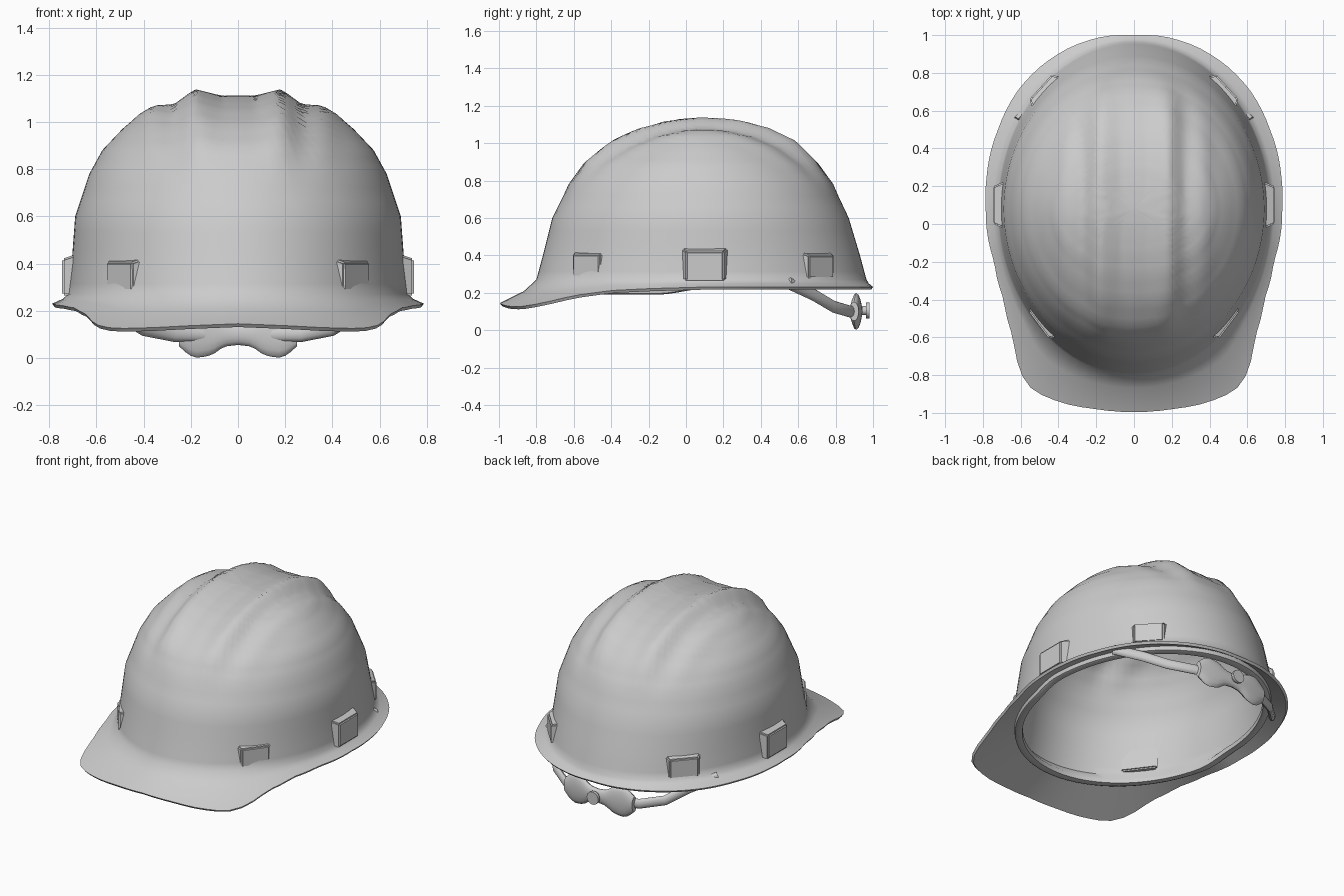
import bpy, bmesh, math
from mathutils import Vector, Matrix

cube = bpy.data.objects.get("Cube")
if cube:
    bpy.data.objects.remove(cube, do_unlink=True)

mat = bpy.data.materials.new("helmet grey")
mat.use_nodes = True
GREY = (0.6, 0.6, 0.6, 1)
mat.diffuse_color = GREY
mat.node_tree.nodes["Principled BSDF"].inputs["Base Color"].default_value = GREY

CENTRE = 0.08
SEGS = 96


def lerp(a, b, t):
    return a + (b - a) * t


def smooth(lo, hi, v):
    t = min(max((v - lo) / (hi - lo), 0), 1)
    return t * t * (3 - 2 * t)


def table(points, v):
    """Piecewise linear lookup; each point is (key, values...)."""
    for p, q in zip(points, points[1:]):
        if v <= q[0]:
            t = max((v - p[0]) / (q[0] - p[0]), 0)
            return [lerp(a, b, t) for a, b in zip(p[1:], q[1:])]
    return list(points[-1][1:])


def finish(bm, name, angle=40):
    bmesh.ops.recalc_face_normals(bm, faces=bm.faces)
    mesh = bpy.data.meshes.new(name)
    bm.to_mesh(mesh)
    bm.free()
    obj = bpy.data.objects.new(name, mesh)
    bpy.context.collection.objects.link(obj)
    mesh.materials.append(mat)
    bpy.ops.object.select_all(action='DESELECT')
    obj.select_set(True)
    bpy.context.view_layer.objects.active = obj
    bpy.ops.object.shade_smooth_by_angle(angle=math.radians(angle))
    return obj


def bridge(bm, rings):
    for r, s in zip(rings, rings[1:]):
        n = len(r)
        for i in range(n):
            j = (i + 1) % n
            bm.faces.new((r[i], r[j], s[j], s[i]))


# Dome levels: height, half width, front y, back y
LEVELS = [(.27, .72, -.80, .965), (.40, .705, -.765, .93), (.60, .69, -.715, .87),
          (.78, .63, -.625, .785), (.88, .575, -.54, .70), (.97, .49, -.40, .59),
          (1.03, .42, -.26, .46), (1.06, .34, -.15, .36), (1.075, .27, -.07, .29),
          (1.085, .17, 0, .2), (1.09, .02, .07, .1)]
# Crown ridges: distance from the middle, raised height
RIDGES = [(0, .022), (.07, .022), (.175, .055), (.27, 0), (.36, .014), (.43, 0)]
# Brim edge from front to back: x, y, z
EDGE = [(0, -.995, .145), (.2, -.98, .137), (.37, -.95, .128), (.5, -.9, .125),
        (.57, -.85, .13), (.61, -.76, .147), (.64, -.6, .185), (.69, -.4, .212),
        (.74, -.2, .222), (.785, .08, .23), (.78, .25, .23), (.72, .5, .23),
        (.62, .7, .23), (.5, .83, .23), (.33, .94, .23), (.15, .995, .23), (0, 1, .23)]
POLAR = [(math.atan2(x, CENTRE - y), math.hypot(x, y - CENTRE), z) for x, y, z in EDGE]


def dome_point(a, z, scale=1):
    w, front, back = table(LEVELS, z)
    c, s = math.cos(a), math.sin(a)
    d = (CENTRE - front if c > 0 else back - CENTRE)
    r = scale / math.hypot(s / w, c / d)
    return Vector((r * s, CENTRE - r * c, z))


def ridged(a, z, scale=1):
    p = dome_point(a, z, scale)
    out = Vector((p.x, p.y - CENTRE, (z - .3) * 1.6)).normalized()
    return p + out * table(RIDGES, abs(p.x))[0] * smooth(.72, 1.0, z)


def edge_point(a):
    b = abs(math.atan2(math.sin(a), math.cos(a)))
    r, z = table(POLAR, b)
    return Vector((r * math.sin(a), CENTRE - r * math.cos(a), z))


def brim_mid(a):
    p, e = dome_point(a, .27), edge_point(a)
    q = p.lerp(e, .35)
    q.z = lerp(p.z, e.z, .5)
    return q


def edge_under(a):
    e = edge_point(a)
    return Vector((e.x * .988, e.y * .988, e.z - .014))


def lip(a, scale, lift):
    p = dome_point(a, .27, scale)
    p.z = .19 + .03 * smooth(-.15, .1, p.y) + lift
    return p


# Shell: outer dome, brim, rolled lip and inner dome as one skin
heights = []
for lo, hi in zip(LEVELS, LEVELS[1:]):
    heights += [lerp(lo[0], hi[0], k / 3) for k in range(3)]
heights.append(LEVELS[-1][0])


def inner(a, z):
    p = ridged(a, z, .955)
    p.z = .27 + (p.z - .27) * .96
    return p


rows = [lambda a, z=z: ridged(a, z) for z in reversed(heights)]
rows += [brim_mid, edge_point, edge_under,
         lambda a: lip(a, .975, .03), lambda a: lip(a, .97, .006), lambda a: lip(a, .95, 0),
         lambda a: lip(a, .915, .004), lambda a: lip(a, .91, .03)]
rows += [lambda a, z=z: inner(a, z) for z in heights]
bm = bmesh.new()
rings = [[bm.verts.new(row(math.tau * i / SEGS)) for i in range(SEGS)] for row in rows]
bridge(bm, rings)
bm.faces.new(rings[0])
bm.faces.new(rings[-1])
finish(bm, "helmet_shell", 50)


# Accessory slots: tapered blocks standing off the shell
def slot(name, x, y, angle, width, low, high):
    bm = bmesh.new()
    bmesh.ops.create_cube(bm, size=1)
    for v in bm.verts:
        outer = v.co.x > 0
        v.co.x = 0 if outer else -.06
        v.co.y *= width if outer else width + .05
        v.co.z = (high - (0 if outer else -.02)) if v.co.z > 0 else low
    bmesh.ops.bevel(bm, geom=bm.edges[:], offset=.008, segments=2, affect='EDGES')
    bm.transform(Matrix.Translation((x, y, 0)) @ Matrix.Rotation(angle, 4, 'Z'))
    finish(bm, name)


for side, label in ((1, "left"), (-1, "right")):
    for part, x, y, nx, ny, w, low, high in (
            ("front", .505, -.535, .8, -.6, .18, .285, .405),
            ("side", .745, .1, 1, 0, .2, .265, .42),
            ("rear", .495, .725, .74, .67, .18, .275, .4)):
        slot(f"{part}_slot_{label}", side * x, y, math.atan2(ny, side * nx), w, low, high)

# Rear headband strap: flattened tube swept round the back
half = [(.62, .55, .25), (.5, .68, .19), (.4, .79, .125), (.27, .875, .1), (.13, .91, .1)]
path = [Vector(p) for p in half] + [Vector((0, .925, .1))]
path += [Vector((-x, y, z)) for x, y, z in reversed(half)]
bm = bmesh.new()
rings = []
for i, p in enumerate(path):
    along = (path[min(i + 1, len(path) - 1)] - path[max(i - 1, 0)]).normalized()
    out = along.cross(Vector((0, 0, 1))).normalized()
    up = out.cross(along)
    rings.append([bm.verts.new(p + out * .02 * math.cos(t) + up * .032 * math.sin(t))
                  for t in (math.tau * k / 12 for k in range(12))])
bridge(bm, rings)
bm.faces.new(rings[0])
bm.faces.new(rings[-1])
finish(bm, "rear_strap")

# Two-lobed grip plate: lens section with a wavy outline
LOBES = [(0, .045), (.06, .052), (.11, .088), (.17, .1), (.21, .088), (.25, .05)]
bm = bmesh.new()
rings = []
for i in range(-10, 11):
    x = i * .025
    h = table(LOBES, abs(x))[0]
    y = .92 - .35 * x * x
    rings.append([bm.verts.new((x, y + .025 * math.cos(t), .1 + h * math.sin(t)))
                  for t in (math.tau * k / 16 for k in range(16))])
bridge(bm, rings)
bm.faces.new(rings[0])
bm.faces.new(rings[-1])
finish(bm, "strap_grip")

# Adjuster knob behind the grip
bm = bmesh.new()
for radius, depth, y in ((.025, .06, .945), (.042, .018, .972)):
    bmesh.ops.create_cone(bm, cap_ends=True, segments=20, radius1=radius, radius2=radius,
                          depth=depth, matrix=Matrix.Translation((0, y, .105))
                          @ Matrix.Rotation(math.pi / 2, 4, 'X'))
finish(bm, "adjuster_knob")
